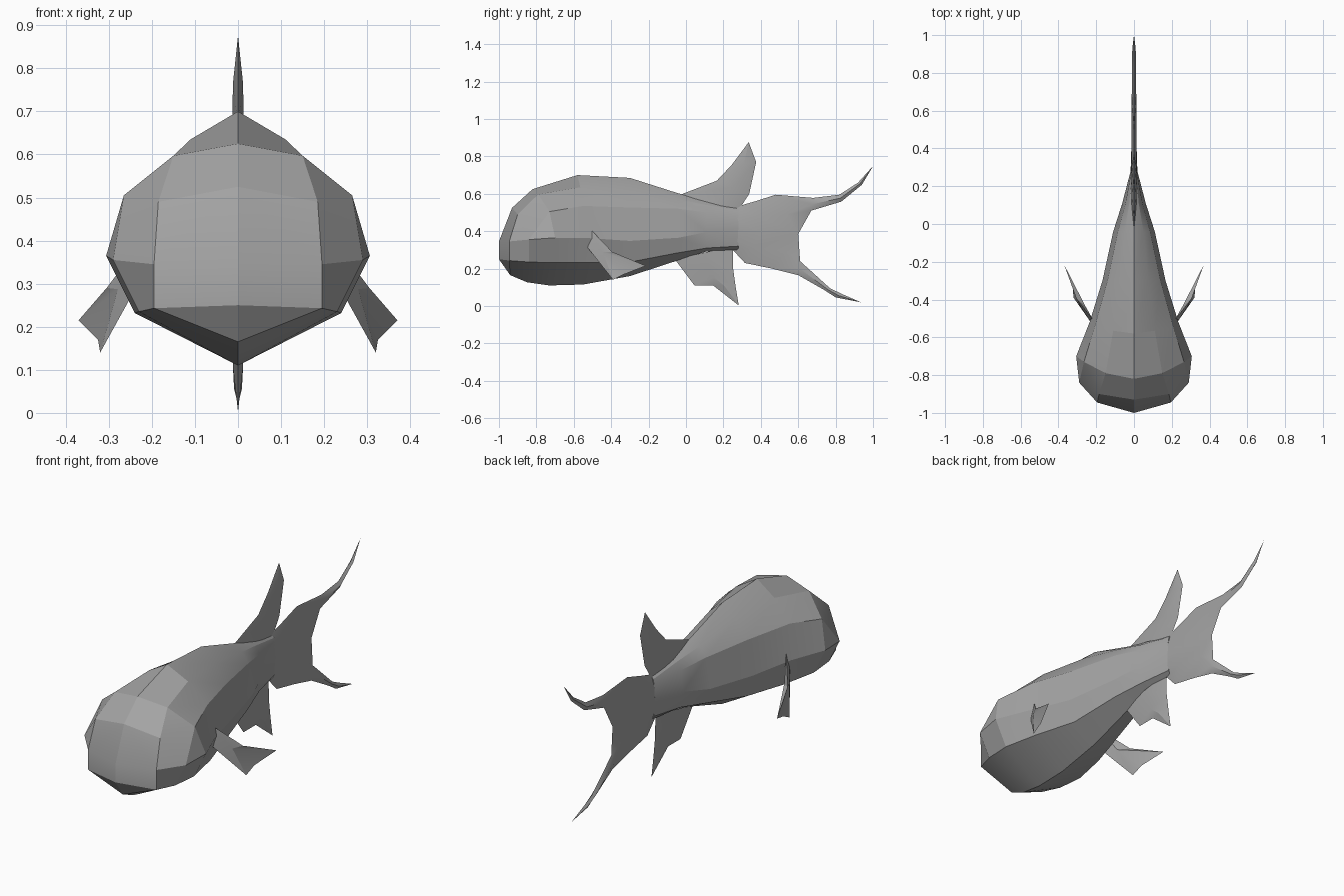
import bpy, bmesh, math
from mathutils import Vector

if "Cube" in bpy.data.objects:
    bpy.data.objects.remove(bpy.data.objects["Cube"])

grey = bpy.data.materials.new("grey")
grey.diffuse_color = (0.37, 0.37, 0.37, 1)
grey.use_nodes = True
grey.node_tree.nodes["Principled BSDF"].inputs["Base Color"].default_value = grey.diffuse_color


def finish(name, bm):
    """Clean the mesh, link it and shade it."""
    bmesh.ops.remove_doubles(bm, verts=bm.verts, dist=0.0005)
    bmesh.ops.recalc_face_normals(bm, faces=bm.faces)
    me = bpy.data.meshes.new(name)
    bm.to_mesh(me)
    bm.free()
    me.materials.append(grey)
    ob = bpy.data.objects.new(name, me)
    bpy.context.collection.objects.link(ob)
    bpy.ops.object.select_all(action='DESELECT')
    ob.select_set(True)
    bpy.context.view_layer.objects.active = ob
    bpy.ops.object.shade_smooth_by_angle(angle=math.radians(20))
    return ob


def face(bm, pts):
    """Add a face, skipping repeated points."""
    uniq = []
    for p in pts:
        if p not in uniq:
            uniq.append(p)
    if len(uniq) > 2:
        bm.faces.new([bm.verts.new(p) for p in uniq])


def flip(p):
    return (-p[0], p[1], p[2])


# Body half rings: top, shoulder, side, crease, lower crease, belly
rings = [
    [(0, -.93, .525), (.185, -.9, .49), (.185, -.9, .49),
     (.195, -.945, .345), (.195, -.945, .243), (0, -.94, .165)],
    [(0, -.82, .625), (.15, -.79, .597), (.265, -.73, .505),
     (.29, -.84, .355), (.23, -.84, .235), (0, -.85, .127)],
    [(0, -.82, .625), (.15, -.79, .597), (.265, -.73, .505),
     (.306, -.7, .365), (.24, -.7, .232), (0, -.73, .11)],
    [(0, -.58, .70), (.11, -.565, .635), (.21, -.55, .535),
     (.235, -.52, .363), (.2, -.51, .232), (0, -.55, .115)],
]
# Rear rings: y, top z, shoulder, side, crease, lower crease, belly z
for y, top, sh, si, cr, lo, belly in [
    (-.30, .685, (.075, .62), (.14, .527), (.167, .348), (.135, .235), .16),
    (-.04, .602, (.05, .57), (.085, .52), (.11, .365), (.085, .285), .245),
    (.11, .565, (.025, .54), (.045, .50), (.062, .395), (.045, .31), .292),
    (.28, .522, (.009, .51), (.014, .48), (.018, .41), (.012, .32), .30),
]:
    rings.append([(0, y, top)] + [(x, y, z) for x, z in (sh, si, cr, lo)] + [(0, y, belly)])

bm = bmesh.new()
nose_hi, nose_lo = (0, -1, .345), (0, -1, .25)
top, _, cheek, crease, lower, belly = rings[0]
polys = [(top, cheek, crease, nose_hi), (nose_hi, crease, lower, nose_lo),
         (nose_lo, lower, belly)]
for a, b in zip(rings, rings[1:]):
    for i in range(5):
        polys.append((a[i], a[i + 1], b[i + 1], b[i]))
polys.append(tuple(rings[-1]))
for p in polys:
    face(bm, p)
    face(bm, [flip(q) for q in p])
finish("body", bm)


def fin(name, lobes):
    """Sections (lead, trail, ridge half width, trail half width) along each lobe."""
    bm = bmesh.new()
    for lobe in lobes:
        cols = []
        for (ly, lz), (ty, tz), h, ht in lobe:
            cols.append([(0, ly, lz), (h, (ly + ty) / 2, (lz + tz) / 2), (ht, ty, tz)])
        for a, b in zip(cols, cols[1:]):
            for i in range(2):
                p = (a[i], a[i + 1], b[i + 1], b[i])
                face(bm, p)
                face(bm, [flip(q) for q in p])
    finish(name, bm)


# Fins on the centre line
fin("dorsal_fin", [[
    ((-.03, .595), (.28, .51), .014, 0), ((.165, .67), (.338, .60), .013, 0),
    ((.245, .755), (.375, .77), .012, 0), ((.335, .876), (.335, .876), 0, 0)]])
fin("anal_fin", [[
    ((-.06, .25), (.25, .32), .014, 0), ((.045, .11), (.252, .2), .013, 0),
    ((.145, .11), (.265, .105), .012, 0), ((.282, .003), (.282, .003), 0, 0)]])
fin("tail_fin", [
    [((.25, .525), (.25, .41), .016, .019), ((.37, .56), (.4, .395), .013, .014),
     ((.48, .595), (.6, .385), .012, 0), ((.68, .578), (.67, .51), .012, 0),
     ((.82, .595), (.83, .558), .011, 0), ((.92, .66), (.94, .648), .009, 0),
     ((1, .748), (1, .748), 0, 0)],
    [((.25, .30), (.25, .41), .016, .019), ((.315, .23), (.4, .395), .013, .014),
     ((.46, .2), (.6, .385), .012, 0), ((.6, .165), (.61, .24), .012, 0),
     ((.74, .085), (.77, .095), .011, 0), ((.8, .046), (.83, .066), .009, 0),
     ((.935, .02), (.935, .02), 0, 0)]])

# Paired side fins with a thickened centre
outline = [(.215, -.51, .41), (.215, -.54, .33), (.32, -.39, .14),
           (.325, -.33, .17), (.37, -.215, .215), (.305, -.395, .29)]
mid = Vector((.268, -.44, .285))
normal = (Vector(outline[4]) - Vector(outline[1])).cross(
    Vector(outline[2]) - Vector(outline[0])).normalized()
for side, sx in (("right", 1), ("left", -1)):
    bm = bmesh.new()
    for s in (.012, -.012):
        c = tuple(mid + normal * s)
        for i in range(6):
            tri = (outline[i], outline[(i + 1) % 6], c)
            face(bm, [(sx * p[0], p[1], p[2]) for p in tri])
    finish(side + "_side_fin", bm)
